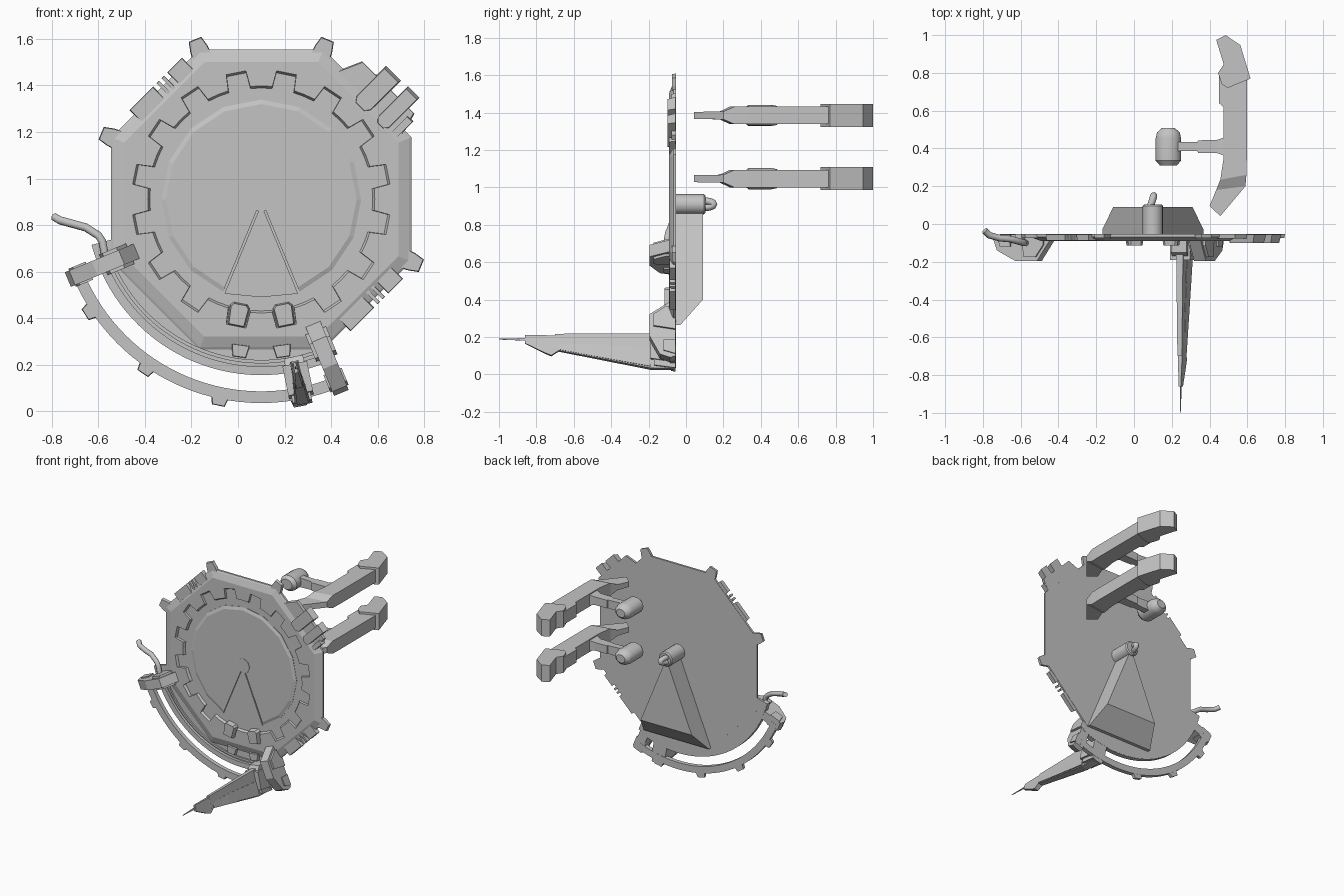
import bpy, bmesh
from math import sin, cos, pi, radians

if "Cube" in bpy.data.objects:
    bpy.data.objects.remove(bpy.data.objects["Cube"])

CX, CZ = 0.10, 0.91          # centre of the big disc
mat = bpy.data.materials.new("light_grey")
mat.diffuse_color = (0.55, 0.55, 0.55, 1)
mat.use_nodes = True
mat.node_tree.nodes["Principled BSDF"].inputs["Base Color"].default_value = mat.diffuse_color


def at(a, r, t, y):
    """Point in a radial frame: a degrees, r outward, t sideways, y depth."""
    c, s = cos(radians(a)), sin(radians(a))
    return (CX + r * c - t * s, y, CZ + r * s + t * c)


def loft(name, rings, smooth=False):
    """Closed solid through rings with equal point counts."""
    bm = bmesh.new()
    vs = [[bm.verts.new(p) for p in ring] for ring in rings]
    n = len(vs[0])
    for a, b in zip(vs, vs[1:]):
        for i in range(n):
            j = (i + 1) % n
            bm.faces.new((a[i], a[j], b[j], b[i]))
    bm.faces.new(vs[0][::-1])
    bm.faces.new(vs[-1])
    bmesh.ops.recalc_face_normals(bm, faces=bm.faces)
    me = bpy.data.meshes.new(name)
    bm.to_mesh(me)
    bm.free()
    ob = bpy.data.objects.new(name, me)
    me.materials.append(mat)
    bpy.context.collection.objects.link(ob)
    if smooth:
        bpy.ops.object.select_all(action='DESELECT')
        ob.select_set(True)
        bpy.context.view_layer.objects.active = ob
        bpy.ops.object.shade_smooth_by_angle(angle=radians(35))
    return ob


def slab(name, a, pts, y0, y1, inset=1.0):
    """Flat (r, t) outline at angle a, extruded in depth."""
    mr = sum(p[0] for p in pts) / len(pts)
    mt = sum(p[1] for p in pts) / len(pts)
    top = [(mr + (r - mr) * inset, mt + (t - mt) * inset) for r, t in pts]
    return loft(name, [[at(a, r, t, y0) for r, t in pts], [at(a, r, t, y1) for r, t in top]])


def rect(r0, r1, t0, t1):
    return [(r0, t0), (r1, t0), (r1, t1), (r0, t1)]


def side_slab(name, a, prof, h0, h1=None):
    """(y, r) profile at angle a, with thickness in t; two half widths give a bevelled face."""
    return loft(name, [[at(a, r, t, y) for y, r in prof] for t in (-h0, h0)])


def arc_band(name, r0, r1, a0, a1, y0, y1, n=32):
    angs = [a0 + (a1 - a0) * i / n for i in range(n + 1)]
    rings = [[at(a, r0, 0, y0), at(a, r1, 0, y0), at(a, r1, 0, y1), at(a, r0, 0, y1)] for a in angs]
    return loft(name, rings, True)


def turned(name, c, prof, n=16, sz=1.0):
    """Lathe about the y axis; prof is (y, radius)."""
    return loft(name, [[(c[0] + r * cos(2 * pi * i / n), y, c[1] + sz * r * sin(2 * pi * i / n))
                        for i in range(n)] for y, r in prof], True)


def tube(name, pts, rad):
    cu = bpy.data.curves.new(name, 'CURVE')
    cu.dimensions = '3D'
    cu.bevel_depth, cu.bevel_resolution, cu.use_fill_caps = rad, 2, True
    sp = cu.splines.new('POLY')
    sp.points.add(len(pts) - 1)
    for p, q in zip(sp.points, pts):
        p.co = (*q, 1)
    cu.materials.append(mat)
    ob = bpy.data.objects.new(name, cu)
    bpy.context.collection.objects.link(ob)


# Octagonal body: bevelled rim around a gear-shaped recess
angs, gear = [], []
for k in range(16):
    m = 11.25 + 22.5 * k
    for d, r in ((-5.65, .488), (-4.45, .557), (4.45, .557), (5.65, .488), (11.25, .488)):
        angs.append(m + d)
        gear.append(r)


def octa(apothem, y):
    return [at(a, apothem / cos(radians((a + 22.5) % 45 - 22.5)), 0, y) for a in angs]


loft("octagon_body", [octa(.645, -.053), octa(.645, -.068), octa(.635, -.074), octa(.59, -.091),
                      [at(a, r, 0, -.091) for a, r in zip(angs, gear)],
                      [at(a, r - .009, 0, -.074) for a, r in zip(angs, gear)]])

# Inner disc with an open wedge, and the wedge door
A = [-67.5 + 22.5 * i for i in range(15)]
slab("inner_disc", 0, [(0, 0)] + [(.435 * cos(radians(a)), .435 * sin(radians(a))) for a in A],
     -.072, -.076)
loft("inner_disc_face", [[at(0, 0, 0, y)] + [at(a, r, 0, y) for a in A]
                         for r, y in ((.435, -.074), (.41, -.083))])
slab("wedge_front", -90, [(.05, -.012), (.405, -.158), (.42, 0), (.405, .158), (.05, .012)], -.07, -.081)

# Wedge housing on the back
loft("wedge_housing", [[at(-90, .03, -.012, -.06), at(-90, .645, -.268, -.06),
                        at(-90, .645, .268, -.06), at(-90, .03, .012, -.06)],
                       [at(-90, .03, -.012, -.03), at(-90, .645, -.268, -.03),
                        at(-90, .645, .268, -.03), at(-90, .03, .012, -.03)],
                       [at(-90, .03, -.012, .09), at(-90, .51, -.21, .09),
                        at(-90, .51, .21, .09), at(-90, .03, .012, .09)]])
# Hub and its hooked knob
turned("hub", (CX, CZ), [(-.06, .054), (.095, .054), (.103, .046)])
turned("hub_front", (CX, CZ), [(-.07, .055), (-.086, .055), (-.086, .045)], 8)
tube("hub_knob", [(CX - .012 + .028 * sin(i * pi / 8) * .6, .095 + .055 * sin(i * pi / 8),
                   CZ + .018 * cos(i * pi / 8)) for i in range(9)], .019)

# Corner spikes
for a in (67.5, 112.5, 157.5, -22.5):
    slab("corner_spike", a, [(.64, -.045), (.70, -.04), (.745, -.029), (.745, .029), (.70, .04), (.64, .045)],
         -.053, -.075, .93)

# Raised blocks at the bottom of the recess and clips below the rim
for s in (-1, 1):
    slab("recess_block", -90 + 11.25 * s, [(.455, -.03), (.47, -.044), (.56, -.038), (.56, .038), (.47, .044), (.455, .03)],
         -.07, -.115, .85)
    slab("rim_clip", -90 + 8 * s, [(.63, -.04), (.685, -.03), (.685, .03), (.63, .04)], -.055, -.092, .9)

# Ribbed strips on two diagonal edges
for a, s in ((135, 1), (-45, -1)):
    for t0, t1 in ((-.19, -.10), (-.08, -.065), (-.05, -.035), (-.015, .13)):
        slab("edge_strip", a, rect(.60, .672, s * t0, s * t1), -.055, -.088, .94)

# Twin vent bars on the upper right edge
slab("vent_base", 45, [(.62, -.235), (.727, -.205), (.727, .113), (.62, .16)], -.054, -.078, .97)
slab("vent_bar_wide", 45, [(.575, -.045), (.60, -.064), (.785, -.064), (.785, .027), (.60, .027), (.575, .01)],
     -.055, -.1, .9)
slab("vent_bar_narrow", 45, [(.58, -.155), (.60, -.172), (.79, -.172), (.79, -.102), (.60, -.102), (.58, -.12)],
     -.055, -.1, .9)
slab("vent_lug", 45, rect(.60, .70, -.225, -.19), -.055, -.092, .9)

# Curved skirt, its raised lips, and the outer guide rail with teeth
arc_band("skirt", .56, .752, 195, 294, -.054, -.068)
arc_band("skirt_lip", .718, .755, 195, 294, -.055, -.088)
arc_band("skirt_inner_lip", .69, .705, 200, 292, -.055, -.08)
arc_band("guide_rail", .825, .875, 202.5, 292.5, -.054, -.085)
for k in range(4):
    slab("rail_tooth", 213.2 + 22.5 * k, [(.86, -.04), (.905, -.028), (.905, .028), (.86, .04)], -.055, -.08, .9)

# Brackets clamping both ends of the rail
for a in (202.5, 292.5):
    side_slab("bracket", a, [(-.055, .585), (-.09, .58), (-.195, .65), (-.195, .775), (-.14, .88),
                             (-.085, .9), (-.055, .89)], .034)
    side_slab("bracket_collar", a, [(-.055, .61), (-.11, .61), (-.175, .655), (-.175, .72), (-.055, .74)], .048)
    side_slab("bracket_foot", a, [(-.055, .80), (-.12, .80), (-.12, .86), (-.055, .88)], .042)

# Long blade on the rail
BA = -78.5
side_slab("blade_hilt", BA, [(-.055, .69), (-.15, .69), (-.17, .72), (-.17, .885), (-.055, .90)], .042)
side_slab("blade_hilt_guard", BA, [(-.055, .72), (-.19, .72), (-.19, .85), (-.055, .87)], .054)


def blade_part(name, prof, h0, h1):
    y0, y1 = prof[0][0], prof[-1][0]
    sec = []
    for y, top, bot in prof:
        h = h0 + (h1 - h0) * (y - y0) / (y1 - y0)
        sec.append([at(BA, r, t, y) for r, t in ((top, -h * .7), (bot, -h), (bot, h), (top, h * .7))])
    loft(name, sec)


blade_part("blade", [(-.06, .709, .90), (-.19, .709, .898), (-.685, .709, .80), (-.70, .709, .80)], .028, .017)
blade_part("blade_spine", [(-.19, .79, .89), (-.50, .765, .832), (-.68, .762, .796)], .034, .021)
blade_part("blade_nose", [(-.68, .72, .80), (-.72, .718, .827), (-.76, .716, .81), (-.86, .714, .76)], .018, .008)
blade_part("needle", [(-.85, .73, .744), (-1.0, .734, .738)], .003, .002)

# Hose on the left bracket
tube("hose", [(-.79, -.035, .835), (-.765, -.06, .82), (-.71, -.075, .805), (-.655, -.08, .79),
              (-.60, -.095, .755), (-.583, -.1, .73), (-.57, -.1, .66)], .018)

# Pair of arms behind the disc
for zc in (1.385, 1.047):
    tip = [(.485, 1.0), (.435, .975), (.475, .845), (.445, .80), (.465, .74), (.495, .72), (.617, .77), (.563, .947)]
    loft("arm_tip", [[(x, y, zc + h) for x, y in tip] for h in (-.062, .062)])
    body = [((.45, .80), (.597, .78), .047), ((.45, .64), (.597, .64), .047), ((.473, .62), (.597, .62), .047),
            ((.473, .34), (.597, .34), .047), ((.457, .235), (.595, .26), .047),
            ((.435, .18), (.59, .20), .021), ((.40, .095), (.457, .042), .019)]
    loft("arm", [[(*l, zc - h), (*r, zc - h), (*r, zc + h), (*l, zc + h)] for l, r, h in body])
    # Rounded counterweight and its neck
    turned("arm_weight", (.182, zc), [(.31, .045), (.335, .067), (.455, .067), (.485, .06), (.507, .035)], 16, .85)
    loft("arm_neck", [[(x, .41 - w, zc - h), (x, .41 + w, zc - h), (x, .41 + w, zc + h), (x, .41 - w, zc + h)]
                      for x, w, h in ((.20, .03, .04), (.24, .024, .034), (.335, .024, .03), (.34, .033, .03),
                                      (.44, .035, .03), (.475, .047, .04))])
